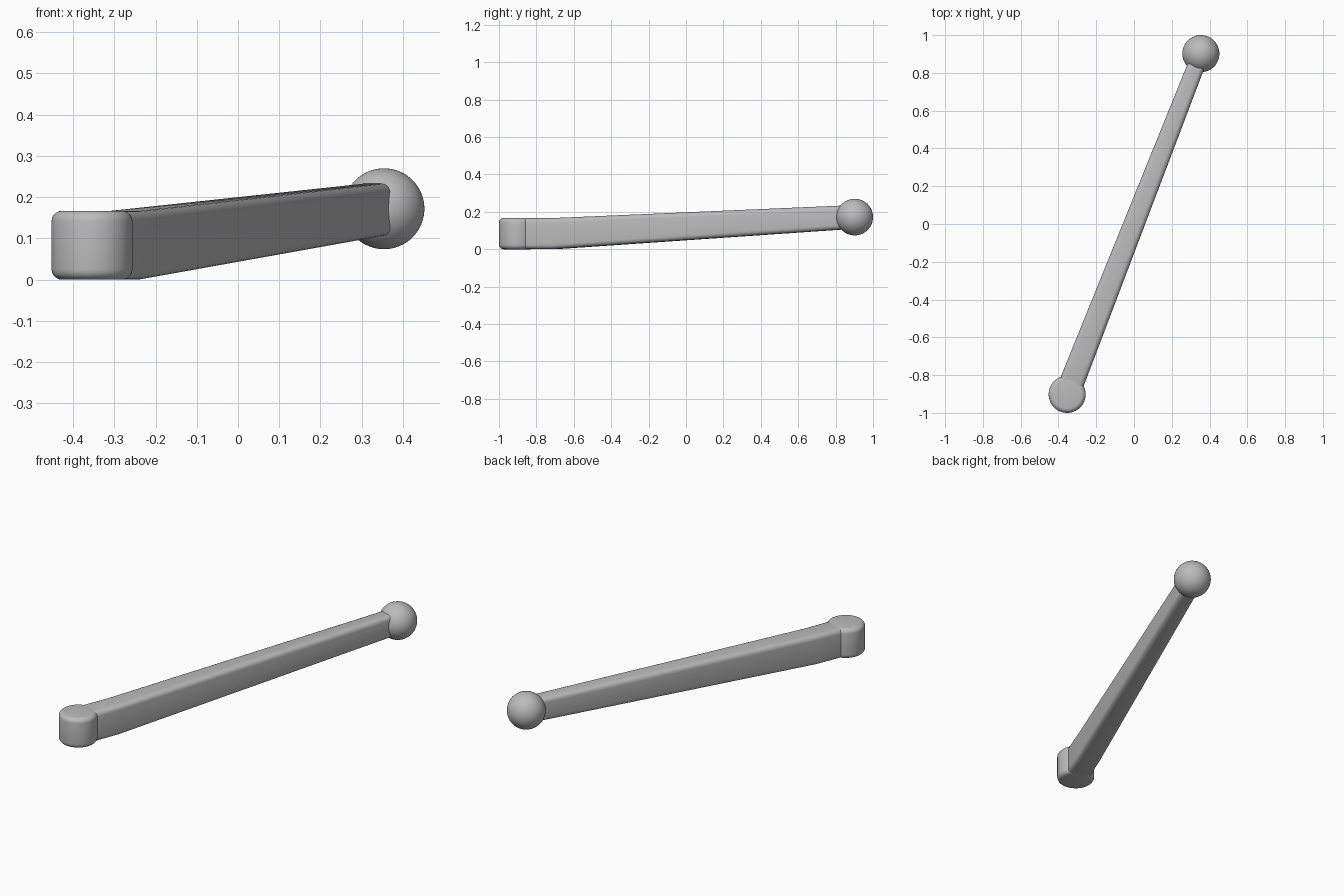
import bpy
import bmesh
from mathutils import Vector

cube = bpy.data.objects.get("Cube")
if cube:
    bpy.data.objects.remove(cube, do_unlink=True)

grey = bpy.data.materials.new("plain grey")
grey.use_nodes = True
colour = (0.5, 0.5, 0.5, 1)
grey.diffuse_color = colour
grey.node_tree.nodes["Principled BSDF"].inputs["Base Color"].default_value = colour

RADIUS = 0.098
HEIGHT = 0.167
pivot = Vector((-0.354, -0.902, 0))
ball = Vector((0.354, 0.902, 0.172))


def finish(obj, name, bevel=0):
    """Name, colour, round off and smooth a part."""
    obj.name = obj.data.name = name
    obj.data.materials.append(grey)
    bpy.ops.object.select_all(action="DESELECT")
    obj.select_set(True)
    bpy.context.view_layer.objects.active = obj
    if bevel:
        mod = obj.modifiers.new("rounded edges", "BEVEL")
        mod.width = bevel
        mod.segments = 5
        mod.limit_method = "ANGLE"
        mod.angle_limit = 0.7
        bpy.ops.object.modifier_apply(modifier=mod.name)
    bpy.ops.object.shade_smooth_by_angle(angle=0.6)


# Upright round hub at the low end
bpy.ops.mesh.primitive_cylinder_add(vertices=64, radius=RADIUS, depth=HEIGHT,
                                    location=pivot + Vector((0, 0, HEIGHT / 2)))
finish(bpy.context.object, "pivot_hub", 0.025)

# Ball at the raised end
bpy.ops.mesh.primitive_uv_sphere_add(segments=64, ring_count=32, radius=RADIUS, location=ball)
finish(bpy.context.object, "end_ball")

# Tapered arm: level beside the hub, then rising to the ball
run = (ball - pivot) * Vector((1, 1, 0)).length / Vector((1, 1, 0)).length
run.z = 0
side = Vector((run.y, -run.x, 0)).normalized()
# fraction along the arm, half width, bottom, top
sections = [(0, 0.066, 0.0005, 0.1665), (0.11, 0.064, 0.0005, 0.1665),
            (1, 0.045, 0.11, 0.236)]
bm = bmesh.new()
rings = []
for t, half, low, high in sections:
    rings.append([bm.verts.new(pivot + run * t + side * half * s + Vector((0, 0, z)))
                  for s, z in ((-1, low), (1, low), (1, high), (-1, high))])
for a, b in zip(rings, rings[1:]):
    for i in range(4):
        j = (i + 1) % 4
        bm.faces.new((a[i], a[j], b[j], b[i]))
bm.faces.new(rings[0])
bm.faces.new(rings[-1])
bmesh.ops.recalc_face_normals(bm, faces=bm.faces)
mesh = bpy.data.meshes.new("arm")
bm.to_mesh(mesh)
bm.free()
arm = bpy.data.objects.new("arm", mesh)
bpy.context.collection.objects.link(arm)
finish(arm, "arm", 0.025)
